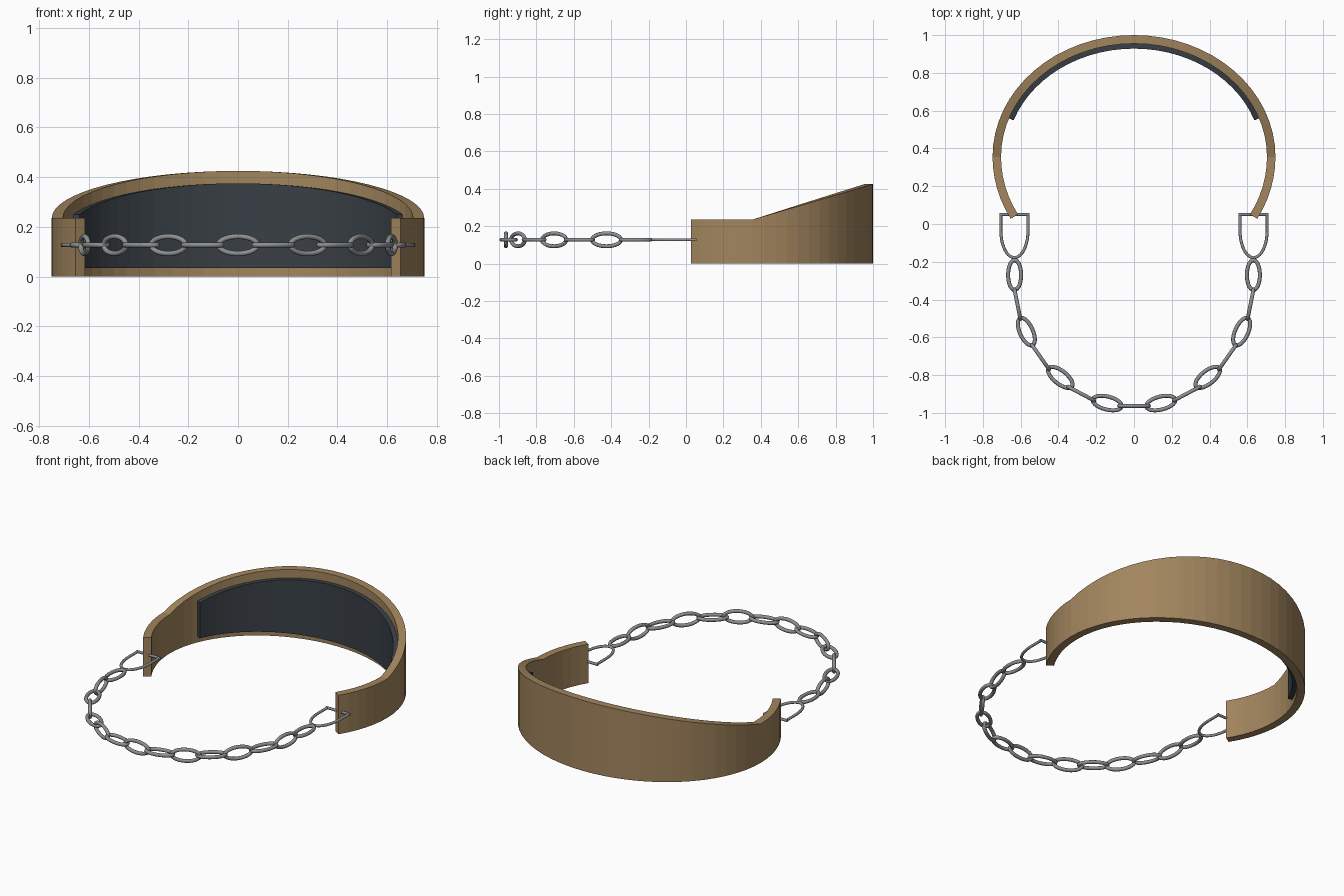
import bpy, bmesh
from math import sin, cos, pi, radians, atan2
from mathutils import Vector, Matrix

if "Cube" in bpy.data.objects:
    bpy.data.objects.remove(bpy.data.objects["Cube"])


def material(name, rgb):
    m = bpy.data.materials.new(name)
    m.use_nodes = True
    m.diffuse_color = (*rgb, 1)
    bsdf = m.node_tree.nodes["Principled BSDF"]
    bsdf.inputs["Base Color"].default_value = (*rgb, 1)
    bsdf.inputs["Roughness"].default_value = 0.6
    return m


TAN = material("tan_leather", (0.36, 0.235, 0.11))
DARK = material("dark_padding", (0.04, 0.05, 0.06))
STEEL = material("grey_steel", (0.27, 0.28, 0.29))
BLUE_STEEL = material("blue_grey_steel", (0.21, 0.25, 0.30))


def finish(bm, name, mat, smooth=False):
    bmesh.ops.recalc_face_normals(bm, faces=bm.faces)
    mesh = bpy.data.meshes.new(name)
    bm.to_mesh(mesh)
    bm.free()
    mesh.materials.append(mat)
    ob = bpy.data.objects.new(name, mesh)
    bpy.context.collection.objects.link(ob)
    if smooth:
        bpy.ops.object.select_all(action='DESELECT')
        ob.select_set(True)
        bpy.context.view_layer.objects.active = ob
        bpy.ops.object.shade_smooth_by_angle(angle=radians(50))


def bridge(bm, rings, closed):
    """Skin a row of vertex rings, capping the ends when open."""
    n = len(rings[0])
    pairs = list(zip(rings, rings[1:]))
    if closed:
        pairs.append((rings[-1], rings[0]))
    else:
        bm.faces.new(rings[0])
        bm.faces.new(rings[-1])
    for a, b in pairs:
        for i in range(n):
            j = (i + 1) % n
            bm.faces.new((a[i], a[j], b[j], b[i]))


def span(a, b, n):
    return [a + (b - a) * i / n for i in range(n + 1)]


# Curved band: rectangular section swept round the oval, rising to the back
RX, RY_BACK, RY_FRONT, CY = 0.7265, 0.6225, 0.645, 0.355


def band(name, mat, angles, inner, outer, bottom, drop):
    bm = bmesh.new()
    rings = []
    for t in angles:
        ry = RY_BACK if 0 <= t <= pi else RY_FRONT
        mid = Vector((RX * cos(t), CY + ry * sin(t), 0))
        nrm = Vector((cos(t) / RX, sin(t) / ry, 0)).normalized()
        top = 0.235 + 0.19 * max(0, sin(t)) - drop
        rings.append([bm.verts.new(mid + nrm * d + Vector((0, 0, z)))
                      for d, z in ((inner, bottom), (outer, bottom),
                                   (outer, top), (inner, top))])
    bridge(bm, rings, False)
    finish(bm, name, mat)


END = radians(29.3)
cuff_angles = span(-END, 0, 6)[:-1] + span(0, pi, 32) + span(pi, pi + END, 6)[1:]
band("cuff_band", TAN, cuff_angles, -0.0225, 0.0225, 0, 0)
band("inner_pad", DARK, span(radians(20), radians(160), 28),
     -0.049, -0.0222, 0.035, 0.05)


# Round wire following points in its own XY plane, with mitred corners
def wire(name, points, radius, matrix, mat=STEEL, closed=True, sides=10):
    bm = bmesh.new()
    pts = [Vector((x, y, 0)) for x, y in points]
    rings = []
    for i, p in enumerate(pts):
        d0 = (p - pts[i - 1]).normalized()
        d1 = (pts[(i + 1) % len(pts)] - p).normalized()
        if not closed and i == 0:
            d0 = d1
        if not closed and i == len(pts) - 1:
            d1 = d0
        tan = (d0 + d1).normalized()
        side = Vector((tan.y, -tan.x, 0)) / max(0.5, tan.dot(d1))
        rings.append([bm.verts.new(p + radius * (side * cos(a) + Vector((0, 0, sin(a)))))
                      for a in span(0, 2 * pi, sides)[:-1]])
    bridge(bm, rings, closed)
    bm.transform(matrix)
    finish(bm, name, mat, True)


CHAIN_Z = 0.127
oval = [(0.0785 * cos(a), 0.0345 * sin(a)) for a in span(0, 2 * pi, 28)[:-1]]
u_shape = [(0.072, 0.05)] + [(0.072 * cos(a), -0.035 - 0.143 * sin(a))
                             for a in span(0, pi, 20)] + [(-0.072, 0.05)]
bar = [(-0.079, 0.05), (0.079, 0.05)]


def link(name, x, y, angle, upright):
    m = Matrix.Translation((x, y, CHAIN_Z)) @ Matrix.Rotation(angle, 4, 'Z')
    if upright:
        m = m @ Matrix.Rotation(pi / 2, 4, 'X')
    wire(name, oval, 0.0105, m)


# Chain links down one side: centre and heading; every second one is upright
half_chain = [(0.632, -0.27, 0, -1), (0.617, -0.425, -0.2, -1),
              (0.57, -0.57, -0.45, -1), (0.495, -0.705, -0.7, -1),
              (0.39, -0.812, -1, -0.8), (0.28, -0.898, -1, -0.53),
              (0.142, -0.948, -1, -0.25)]
for s, label in ((1, "left"), (-1, "right")):
    place = Matrix.Translation((0.633 * s, 0, CHAIN_Z))
    wire(label + "_shackle", u_shape, 0.008, place, closed=False)
    wire(label + "_shackle_bar", bar, 0.008, place, BLUE_STEEL, closed=False)
    for i, (x, y, dx, dy) in enumerate(half_chain):
        link(f"{label}_chain_link_{i + 1}", x * s, y, atan2(dy, dx * s), i % 2 == 1)
link("middle_chain_link", 0, -0.963, 0, True)
